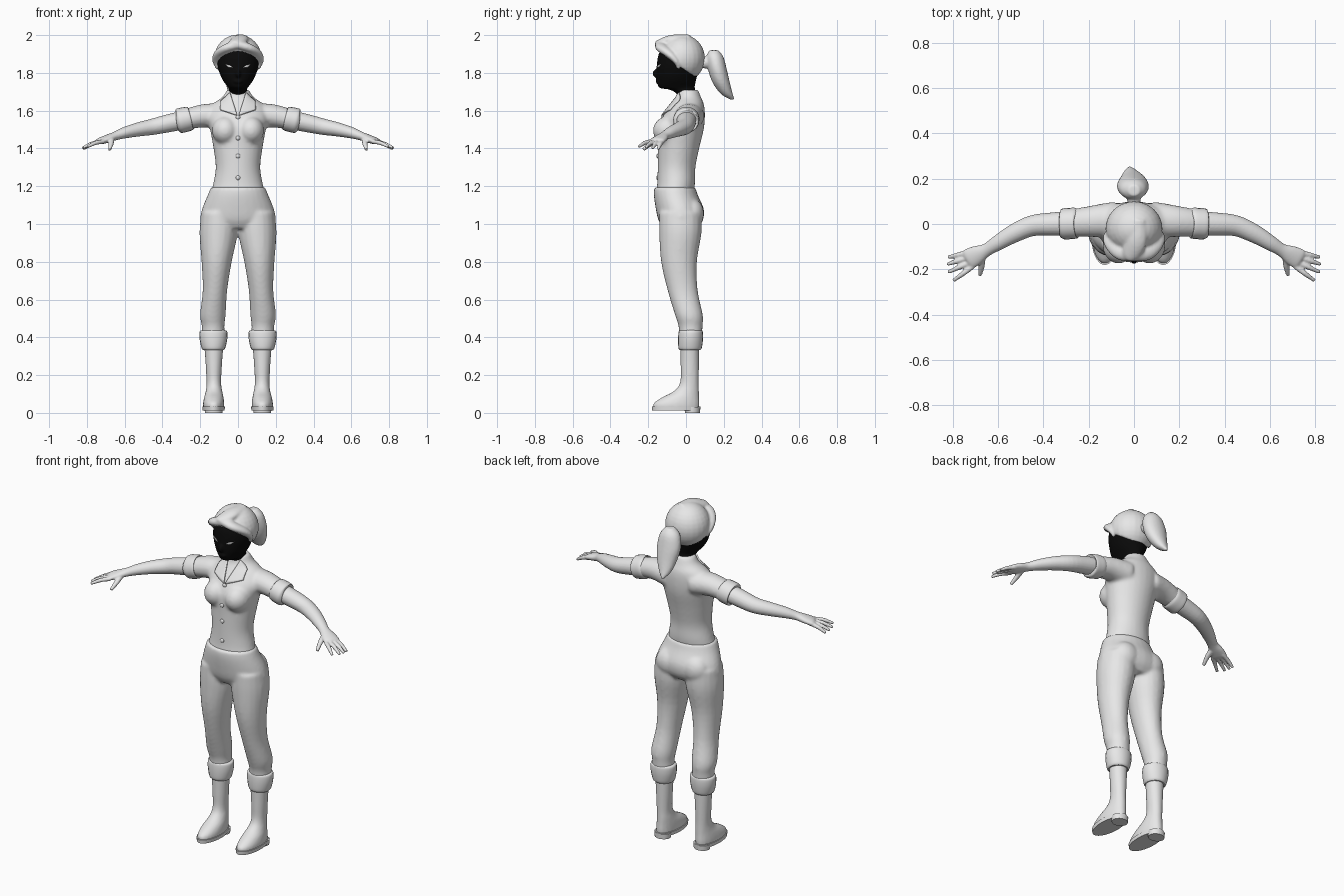
import bpy, bmesh, math
from mathutils import Vector, Matrix

cube = bpy.data.objects.get("Cube")
if cube:
    bpy.data.objects.remove(cube, do_unlink=True)


def material(name, value):
    mat = bpy.data.materials.new(name)
    mat.use_nodes = True
    colour = (value, value, value, 1)
    mat.diffuse_color = colour
    mat.node_tree.nodes["Principled BSDF"].inputs["Base Color"].default_value = colour
    return mat


grey = material("light_grey", .8)
black = material("black", .003)
BOTH = (1, -1)


def spline(a, b, c, d, t):
    return b + (c - a) * (t / 2) + (a * 2 - b * 5 + c * 4 - d) * (t * t / 2) \
        + (b * 3 - a - c * 3 + d) * (t ** 3 / 2)


def shell(bm, rings, sides=(1,), upright=True, n=20, steps=4):
    """Closed tube through rings of (x, y, z, width radius, depth radius)."""
    keys = [Vector(r) for r in rings]
    keys = [keys[0] * 2 - keys[1]] + keys + [keys[-1] * 2 - keys[-2]]
    path = [spline(*keys[i:i + 4], s / steps)
            for i in range(len(keys) - 3) for s in range(steps)] + [keys[-2]]
    for side in sides:
        loops = []
        for i, p in enumerate(path):
            u, v = Vector((1, 0, 0)), Vector((0, 1, 0))
            if not upright:
                a, b = path[max(i - 1, 0)], path[min(i + 1, len(path) - 1)]
                t = Vector(b[:3]) - Vector(a[:3])
                u = t.cross(Vector((0, 0, 1))).normalized()
                v = u.cross(t).normalized()
            loop = []
            for k in range(n):
                ang = math.tau * k / n
                co = Vector(p[:3]) + u * (max(p[3], .002) * math.cos(ang)) \
                    + v * (max(p[4], .002) * math.sin(ang))
                loop.append(bm.verts.new((co.x * side, co.y, co.z)))
            loops.append(loop)
        for lo, hi in zip(loops, loops[1:]):
            for k in range(n):
                m = (k + 1) % n
                bm.faces.new((lo[k], lo[m], hi[m], hi[k]))
        bm.faces.new(loops[0])
        bm.faces.new(loops[-1])


def blob(bm, centre, radii, sides=(1,)):
    for side in sides:
        place = Matrix.Translation((centre[0] * side, centre[1], centre[2]))
        bmesh.ops.create_uvsphere(bm, u_segments=24, v_segments=16, radius=1,
                                  matrix=place @ Matrix.Diagonal((*radii, 1)))


def finish(bm, name, mat, voxel=0, smooth=0):
    bmesh.ops.recalc_face_normals(bm, faces=bm.faces)
    mesh = bpy.data.meshes.new(name)
    bm.to_mesh(mesh)
    bm.free()
    mesh.materials.append(mat)
    obj = bpy.data.objects.new(name, mesh)
    bpy.context.collection.objects.link(obj)
    for poly in mesh.polygons:
        poly.use_smooth = len(poly.vertices) < 5
    if voxel:
        blend = obj.modifiers.new("blend", 'REMESH')
        blend.mode = 'VOXEL'
        blend.voxel_size = voxel
        blend.use_smooth_shade = True
        relax = obj.modifiers.new("relax", 'SMOOTH')
        relax.factor = .5
        relax.iterations = smooth
    return obj


def front_of(obj, x, z, fallback):
    """Depth of the front surface of an object at x, z."""
    ready = obj.evaluated_get(bpy.context.evaluated_depsgraph_get())
    hit, place, _, _ = ready.ray_cast(Vector((x, -1, z)), Vector((0, 1, 0)))
    return place.y if hit else fallback


def plate(name, outline, target, mat, lift, thick, cuts):
    """Thin mirrored pair of quads draped on the front of a target."""
    bm = bmesh.new()
    a, b, c, d = [Vector(p) for p in outline]
    for side in BOTH:
        grid = []
        for i in range(cuts + 1):
            row = []
            for j in range(cuts + 1):
                p = a.lerp(b, i / cuts).lerp(d.lerp(c, i / cuts), j / cuts)
                y = front_of(target, p.x * side, p.y, -.02) - lift
                row.append(bm.verts.new((p.x * side, y, p.y)))
            grid.append(row)
        for r, s in zip(grid, grid[1:]):
            for j in range(cuts):
                bm.faces.new((r[j], r[j + 1], s[j + 1], s[j]))
    obj = finish(bm, name, mat)
    solid = obj.modifiers.new("thickness", 'SOLIDIFY')
    solid.thickness = thick
    solid.offset = 0
    return obj


# Shirt: torso, bust and short sleeves
bm = bmesh.new()
shell(bm, [(0, -.058, 1.17, .142, .1), (0, -.052, 1.22, .13, .1),
           (0, -.05, 1.3, .118, .1), (0, -.04, 1.4, .13, .11),
           (0, -.028, 1.5, .148, .122), (0, -.012, 1.57, .165, .112),
           (0, .008, 1.63, .14, .088), (0, .014, 1.67, .085, .066),
           (0, .01, 1.71, .058, .055)], n=28)
blob(bm, (.068, -.095, 1.495), (.07, .08, .075), BOTH)
shell(bm, [(.08, .02, 1.57, .08, .07), (.18, .012, 1.573, .07, .062),
           (.28, .003, 1.553, .06, .054)], BOTH, upright=False)
shirt = finish(bm, "shirt", grey, .009, 8)

# Rolled sleeve cuffs
bm = bmesh.new()
shell(bm, [(.25, .004, 1.56, .055, .052), (.254, .004, 1.559, .067, .063),
           (.285, .002, 1.552, .069, .066), (.315, .0, 1.545, .067, .064),
           (.32, .0, 1.544, .05, .048)], BOTH, upright=False)
finish(bm, "sleeve_cuffs", grey)

# Trousers: hips and legs blended together
bm = bmesh.new()
shell(bm, [(0, -.06, 1.195, .144, .109), (0, -.053, 1.15, .162, .117),
           (0, -.033, 1.08, .19, .127), (0, -.028, 1.02, .198, .118),
           (0, -.03, .975, .16, .09)], n=28)
shell(bm, [(.1, -.03, 1.06, .095, .112), (.103, -.03, .95, .101, .112),
           (.113, -.037, .8, .08, .095), (.122, -.018, .65, .065, .08),
           (.133, .015, .52, .068, .074), (.132, .024, .46, .06, .064),
           (.13, .025, .4, .062, .06)], BOTH)
blob(bm, (.085, .03, 1.055), (.08, .065, .08), BOTH)
finish(bm, "trousers", grey, .009, 6)

# Turned-up trouser cuffs
bm = bmesh.new()
shell(bm, [(.13, .025, .438, .06, .056), (.13, .025, .43, .073, .064),
           (.13, .024, .39, .073, .066), (.13, .022, .345, .063, .062),
           (.13, .022, .332, .055, .054)], BOTH)
finish(bm, "trouser_cuffs", grey)

# Boots, with soles and heels
bm = bmesh.new()
shell(bm, [(.128, .02, .37, .052, .05), (.128, .02, .25, .043, .049),
           (.128, .018, .16, .039, .05), (.127, .002, .115, .044, .067),
           (.128, -.03, .08, .052, .1), (.129, -.05, .05, .056, .122),
           (.129, -.052, .02, .055, .122)], BOTH)
finish(bm, "boots", grey, .008, 4)
bm = bmesh.new()
shell(bm, [(.129, -.052, .013, .058, .127), (.129, -.052, .034, .06, .129)], BOTH, steps=1, n=32)
shell(bm, [(.129, .034, 0, .046, .04), (.129, .034, .03, .049, .042)], BOTH, steps=1)
finish(bm, "boot_soles", grey)

# Arms and hands with fingers and thumb
bm = bmesh.new()
shell(bm, [(.26, .003, 1.556, .055, .05), (.36, 0, 1.535, .051, .048),
           (.45, -.008, 1.515, .046, .043), (.53, -.042, 1.5, .041, .037),
           (.6, -.083, 1.483, .034, .03), (.65, -.114, 1.466, .029, .023),
           (.69, -.135, 1.452, .041, .021), (.725, -.153, 1.44, .046, .018),
           (.738, -.16, 1.435, .04, .012)], BOTH, upright=False)
tips = [(.82, -.147), (.825, -.178), (.82, -.213), (.797, -.25)]
for i, (x, y) in enumerate(tips):
    base = Vector((.73 - .006 * i, -.125 - .021 * i, 1.437))
    tip = Vector((x, y, 1.397 + .004 * i))
    mid = base.lerp(tip, .5) + Vector((0, 0, .006))
    shell(bm, [(*base, .012, .012), (*mid, .0115, .0115), (*tip, .008, .008)],
          BOTH, upright=False, n=10)
shell(bm, [(.67, -.14, 1.453, .017, .015), (.672, -.185, 1.425, .014, .013),
           (.68, -.226, 1.394, .009, .009)], BOTH, upright=False, n=10)
finish(bm, "arms", grey, .005, 3)

# Head: neck, jaw, nose and lips
bm = bmesh.new()
shell(bm, [(0, .005, 1.65, .045, .045), (0, .0, 1.69, .047, .05),
           (0, -.02, 1.712, .048, .07), (0, -.048, 1.722, .052, .094),
           (0, -.05, 1.76, .08, .103), (0, -.047, 1.8, .098, .109),
           (0, -.042, 1.85, .11, .112), (0, -.035, 1.91, .105, .105),
           (0, -.03, 1.96, .06, .06)], n=28)
blob(bm, (0, -.156, 1.797), (.014, .021, .024))
blob(bm, (0, -.15, 1.755), (.026, .012, .011))
head = finish(bm, "head", black, .006, 4)

# Hair: sloped cap, swept front locks and quiff
bm = bmesh.new()
blob(bm, (0, -.02, 1.877), (.126, .12, .126))
cut = bmesh.ops.bisect_plane(bm, geom=bm.verts[:] + bm.edges[:] + bm.faces[:],
                             plane_co=(0, -.04, 1.838), plane_no=(0, .56, .83),
                             clear_inner=True)
bmesh.ops.holes_fill(bm, edges=[e for e in cut["geom_cut"]
                                if isinstance(e, bmesh.types.BMEdge)])
shell(bm, [(.005, -.135, 1.948, .03, .024), (.06, -.125, 1.93, .034, .024),
           (.1, -.085, 1.9, .032, .022), (.112, -.05, 1.86, .024, .016),
           (.11, -.04, 1.82, .008, .006)], BOTH, upright=False)
shell(bm, [(.02, .02, 1.985, .03, .018), (.012, -.07, 1.977, .045, .025),
           (-.012, -.13, 1.955, .042, .026), (-.02, -.158, 1.946, .022, .02)],
      upright=False)
finish(bm, "hair", grey, .007, 4)

# Ponytail and its tie
bm = bmesh.new()
shell(bm, [(0, .148, 1.92, .025, .024), (-.003, .153, 1.885, .057, .045),
           (-.005, .166, 1.82, .071, .05), (-.006, .186, 1.75, .06, .046),
           (-.014, .215, 1.69, .036, .032), (-.02, .246, 1.658, .008, .012)])
blob(bm, (0, .1, 1.855), (.03, .035, .032))
finish(bm, "ponytail", grey, .007, 4)

# Collar flaps and eyes draped over the surfaces beneath
bpy.context.view_layer.update()
plate("collar", [(.042, 1.695), (.09, 1.65), (.094, 1.605), (.004, 1.575)],
      shirt, grey, .006, .009, 8)
plate("eyes", [(.026, 1.829), (.044, 1.841), (.068, 1.845), (.05, 1.829)],
      head, grey, .002, .004, 3)

# Shirt buttons
bm = bmesh.new()
for z in (1.565, 1.455, 1.36, 1.245):
    blob(bm, (0, front_of(shirt, 0, z, -.14), z), (.012, .007, .012))
finish(bm, "buttons", grey)
